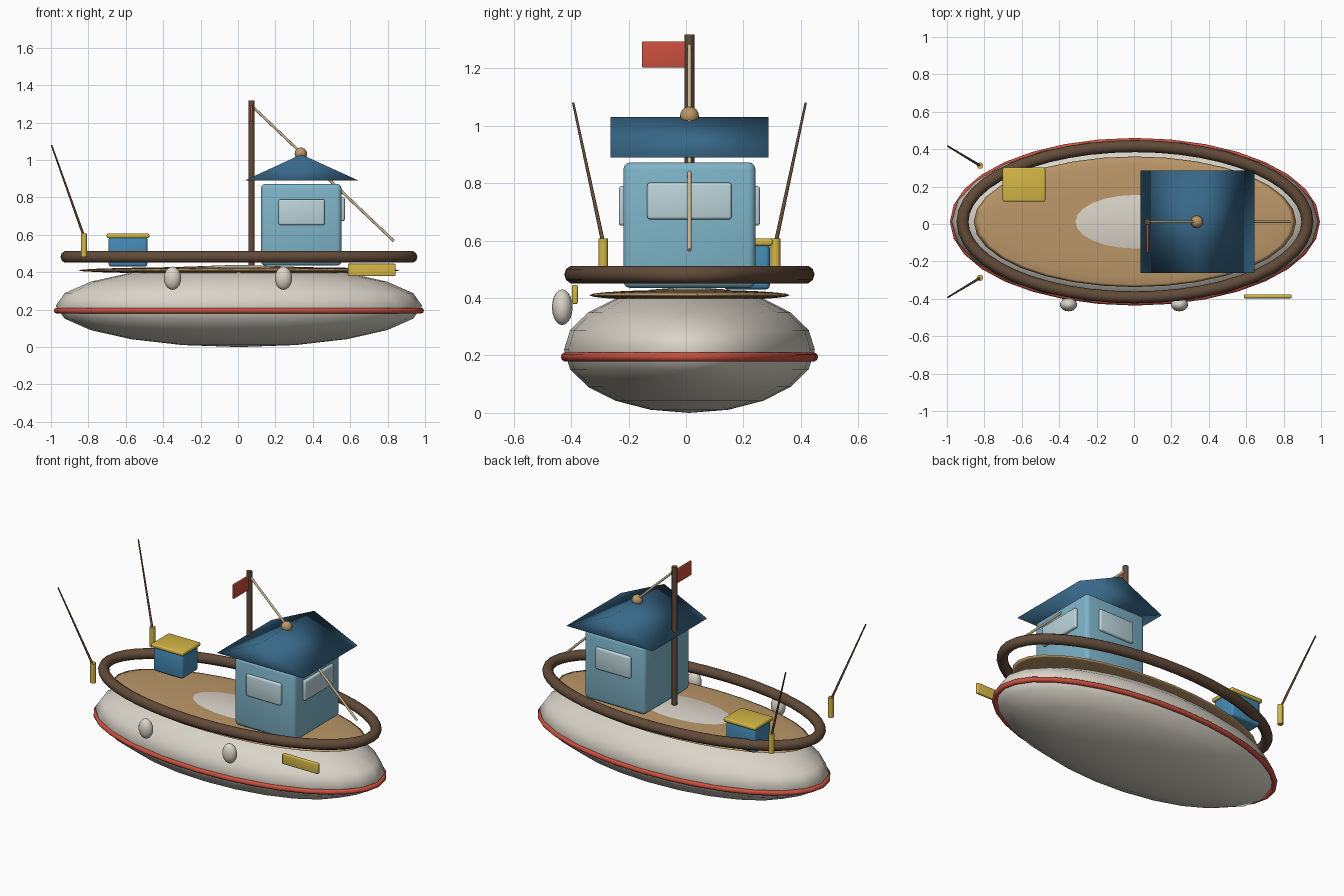
import bpy, bmesh, math
from mathutils import Vector

cube = bpy.data.objects.get("Cube")
if cube:
    bpy.data.objects.remove(cube, do_unlink=True)

CX, CY = 0.005, 0.012  # boat centreline


def material(name, rgb):
    m = bpy.data.materials.new(name)
    m.use_nodes = True
    m.diffuse_color = (*rgb, 1)
    m.node_tree.nodes["Principled BSDF"].inputs["Base Color"].default_value = (*rgb, 1)
    return m


cream = material("cream paint", (0.70, 0.66, 0.58))
red = material("red paint", (0.60, 0.08, 0.05))
brown = material("dark wood", (0.12, 0.07, 0.04))
tan = material("deck wood", (0.50, 0.31, 0.14))
pale_blue = material("pale blue paint", (0.21, 0.46, 0.58))
roof_blue = material("deep blue paint", (0.04, 0.14, 0.25))
mid_blue = material("mid blue paint", (0.06, 0.26, 0.47))
yellow = material("yellow paint", (0.66, 0.47, 0.06))
glass = material("pale glass", (0.50, 0.66, 0.70))
rope_tan = material("rope", (0.62, 0.48, 0.28))


def finish(name, mat, angle=40):
    ob = bpy.context.object
    ob.name = name
    ob.data.materials.clear()
    ob.data.materials.append(mat)
    bpy.ops.object.shade_smooth_by_angle(angle=math.radians(angle))
    return ob


def ellipsoid(name, mat, centre, radii, segments=24, rings=12):
    bpy.ops.mesh.primitive_uv_sphere_add(segments=segments, ring_count=rings, location=centre)
    bpy.context.object.scale = radii
    bpy.ops.object.transform_apply(location=False, rotation=False, scale=True)
    return finish(name, mat, 180)


def box(name, mat, low, high, bevel):
    low, high = Vector(low), Vector(high)
    bpy.ops.mesh.primitive_cube_add(size=1, location=(low + high) / 2)
    ob = bpy.context.object
    ob.scale = high - low
    bpy.ops.object.transform_apply(location=False, rotation=False, scale=True)
    mod = ob.modifiers.new("Rounded edges", "BEVEL")
    mod.width, mod.segments = bevel, 3
    bpy.ops.object.modifier_apply(modifier=mod.name)
    return finish(name, mat)


def rod(name, mat, start, end, radius, tip=None):
    start, end = Vector(start), Vector(end)
    along = end - start
    bpy.ops.mesh.primitive_cone_add(vertices=12, radius1=radius, radius2=tip or radius,
                                    depth=along.length, location=(start + end) / 2,
                                    rotation=along.to_track_quat("Z", "Y").to_euler())
    return finish(name, mat)


def oval_ring(name, mat, z, rx, ry, thickness, steps):
    # Constant-thickness tube swept round an ellipse
    curve = bpy.data.curves.new(name, "CURVE")
    curve.dimensions = "3D"
    curve.bevel_depth, curve.bevel_resolution = thickness, 3
    line = curve.splines.new("POLY")
    line.points.add(steps - 1)
    for i, p in enumerate(line.points):
        a = 2 * math.pi * i / steps
        p.co = (CX + rx * math.cos(a), CY + ry * math.sin(a), z, 1)
    line.use_cyclic_u = True
    ob = bpy.data.objects.new(name, curve)
    bpy.context.collection.objects.link(ob)
    bpy.ops.object.select_all(action="DESELECT")
    ob.select_set(True)
    bpy.context.view_layer.objects.active = ob
    bpy.ops.object.convert(target="MESH")
    return finish(name, mat, 60)


# Hull, deck and rails
ellipsoid("hull", cream, (CX, CY, 0.22), (0.98, 0.437, 0.22), 24, 10)
oval_ring("waterline_stripe", red, 0.195, 0.973, 0.432, 0.016, 32)
ellipsoid("deck", tan, (CX, CY, 0.41), (0.862, 0.349, 0.019), 32, 12)
oval_ring("deck_rail", brown, 0.482, 0.922, 0.404, 0.032, 48)

# Cabin with windows on three sides
box("cabin", pale_blue, (0.123, CY - 0.23, 0.435), (0.553, CY + 0.23, 0.873), 0.025)
for side, name in ((-1, "front_window"), (1, "back_window")):
    y = CY + side * 0.23
    box(name, glass, (0.217, y - 0.016, 0.652), (0.463, y + 0.016, 0.79), 0.01)
box("bow_window", glass, (0.54, CY - 0.147, 0.674), (0.571, CY + 0.147, 0.802), 0.01)

# Gabled roof with its ridge running across the boat
bm = bmesh.new()
ends = []
for y in (CY - 0.275, CY + 0.275):
    ends.append([bm.verts.new((x, y, z)) for x, z in ((0.035, 0.89), (0.645, 0.89), (0.338, 1.03))])
front, back = ends
bm.faces.new(front)
bm.faces.new(back[::-1])
for i in range(3):
    j = (i + 1) % 3
    bm.faces.new((front[j], front[i], back[i], back[j]))
bmesh.ops.recalc_face_normals(bm, faces=bm.faces)
mesh = bpy.data.meshes.new("roof")
bm.to_mesh(mesh)
bm.free()
roof = bpy.data.objects.new("roof", mesh)
bpy.context.collection.objects.link(roof)
bpy.ops.object.select_all(action="DESELECT")
roof.select_set(True)
bpy.context.view_layer.objects.active = roof
finish("roof", roof_blue, 180)
ellipsoid("roof_ball", tan, (0.336, CY, 1.034), (0.033, 0.033, 0.033), 16, 10)

# Mast, flag and stay rope
rod("mast", brown, (0.072, CY, 0.42), (0.072, CY, 1.318), 0.017)
box("flag", red, (0.066, -0.153, 1.203), (0.078, 0.0, 1.294), 0.004)
rod("stay_rope", rope_tan, (0.075, CY, 1.288), (0.833, CY, 0.567), 0.007)

# Storage chest
box("chest", mid_blue, (-0.692, 0.13, 0.43), (-0.484, 0.292, 0.59), 0.015)
box("chest_lid", yellow, (-0.702, 0.12, 0.582), (-0.474, 0.302, 0.607), 0.009)

# Fishing rods in holders at the stern
for side, label in ((-1, "right"), (1, "left")):
    y = CY + side * 0.3
    rod(label + "_rod_holder", yellow, (-0.823, y, 0.482), (-0.823, y, 0.607), 0.017)
    rod(label + "_fishing_rod", brown, (-0.823, y, 0.59), (-0.997, CY + side * 0.405, 1.08), 0.007, 0.004)

# Fenders and side plate
for x, label in ((-0.35, "stern"), (0.243, "bow")):
    ellipsoid(label + "_fender", cream, (x, -0.431, 0.368), (0.046, 0.036, 0.062), 16, 10)
box("side_plate", yellow, (0.588, -0.397, 0.379), (0.842, -0.377, 0.446), 0.006)
